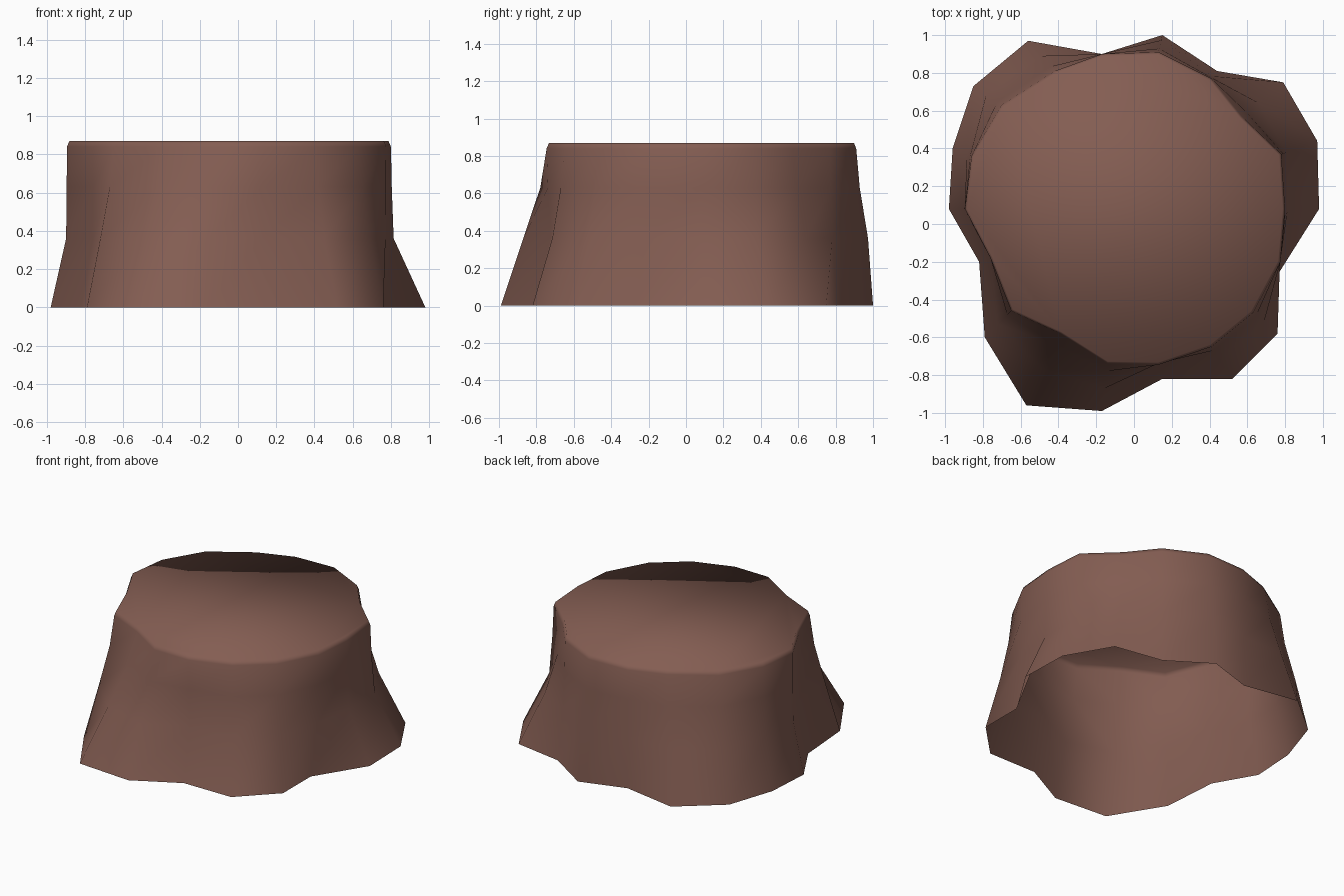
import bpy, bmesh

# Bark profile, one row per side: base x, y, top x, y, how far the waist has pulled in
COLUMNS = [
    (0.98, 0.08, 0.80, 0.08, 0.92), (0.97, 0.44, 0.78, 0.37, 0.85),
    (0.79, 0.75, 0.57, 0.57, 0.60), (0.44, 0.81, 0.41, 0.77, 0.70),
    (0.15, 1.00, 0.13, 0.91, 0.30), (-0.17, 0.90, -0.17, 0.90, 0.60),
    (-0.56, 0.97, -0.42, 0.81, 0.50), (-0.85, 0.73, -0.70, 0.63, 0.45),
    (-0.96, 0.40, -0.86, 0.36, 0.75), (-0.98, 0.08, -0.895, 0.08, 0.95),
    (-0.82, -0.20, -0.76, -0.18, 1.00), (-0.79, -0.60, -0.65, -0.46, 0.50),
    (-0.57, -0.96, -0.39, -0.58, 0.50), (-0.17, -0.99, -0.14, -0.74, 0.48),
    (0.15, -0.82, 0.13, -0.745, 1.30), (0.52, -0.82, 0.41, -0.65, 0.62),
    (0.76, -0.58, 0.63, -0.47, 0.55), (0.76, -0.27, 0.775, -0.20, 0.80),
]

bark = bpy.data.materials.new("brown_bark")
bark.diffuse_color = (0.23, 0.11, 0.085, 1)

bm = bmesh.new()


def ring(z, blend, scale=1.0):
    """Ring of vertices blended between the base and top outlines."""
    verts = []
    for bx, by, tx, ty, waist in COLUMNS:
        t = blend(waist)
        x, y = bx + (tx - bx) * t, by + (ty - by) * t
        cx, cy = -0.05, 0.08
        verts.append(bm.verts.new((cx + (x - cx) * scale, cy + (y - cy) * scale, z)))
    return verts


# Flared roots, waist, shoulder and softened rim
rings = [
    ring(0.0, lambda w: 0),
    ring(0.36, lambda w: w),
    ring(0.63, lambda w: w + (1 - w) * 0.7),
    ring(0.84, lambda w: 1),
    ring(0.87, lambda w: 1, 0.985),
]
n = len(COLUMNS)
for low, high in zip(rings, rings[1:]):
    for i in range(n):
        j = (i + 1) % n
        bm.faces.new((low[i], low[j], high[j], high[i]))

# Cut top; the underside stays open
bm.faces.new(rings[-1])
for f in bm.faces:
    f.smooth = True

mesh = bpy.data.meshes.new("tree_stump")
bm.to_mesh(mesh)
bm.free()
mesh.materials.append(bark)
stump = bpy.data.objects.new("tree_stump", mesh)
bpy.context.collection.objects.link(stump)
